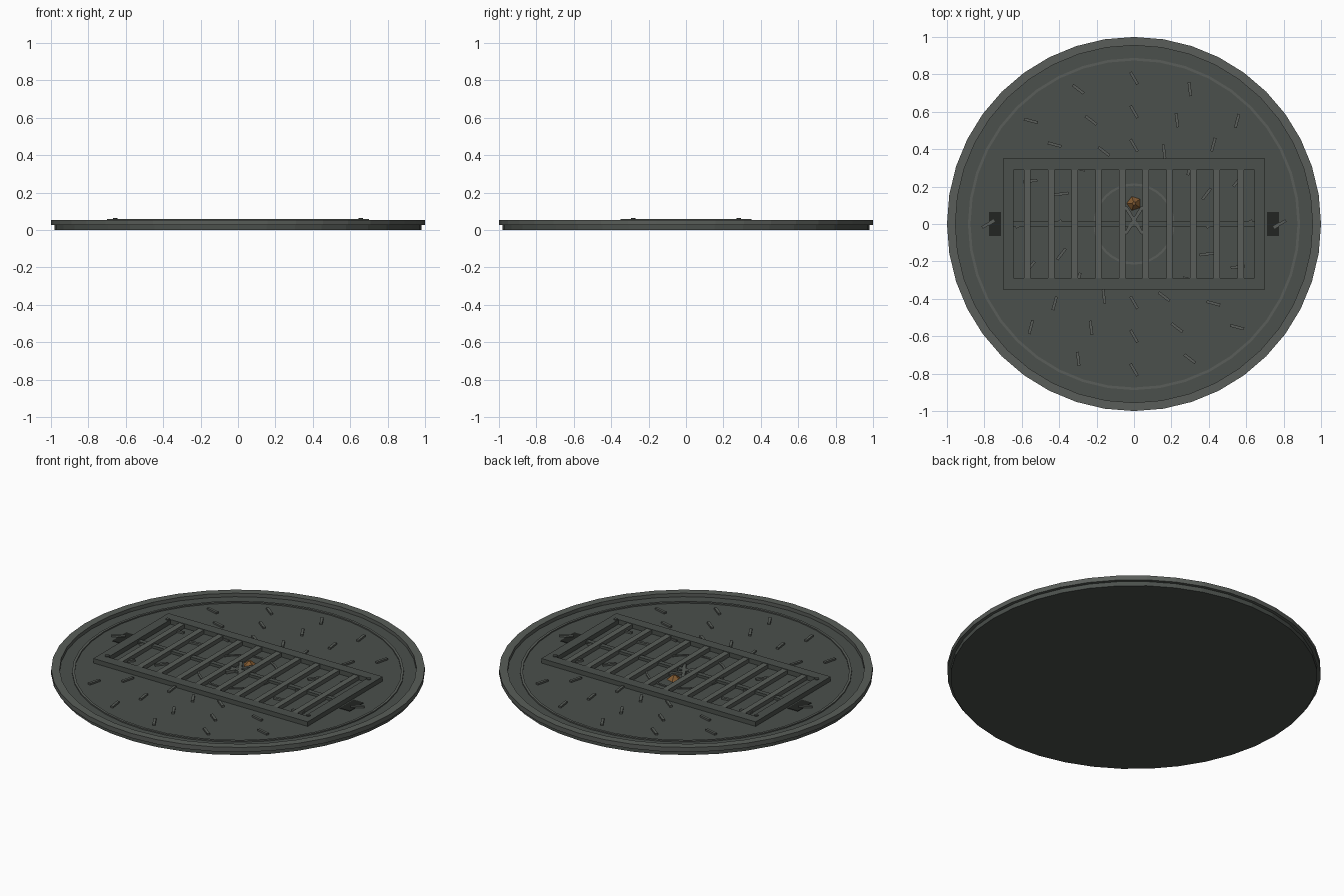
import bpy, bmesh
from math import sin, cos, pi, radians, hypot
from mathutils import Matrix, Vector

if "Cube" in bpy.data.objects:
    bpy.data.objects.remove(bpy.data.objects["Cube"])


def material(name, rgb):
    m = bpy.data.materials.new(name)
    m.diffuse_color = (*rgb, 1)
    m.use_nodes = True
    m.node_tree.nodes["Principled BSDF"].inputs["Base Color"].default_value = m.diffuse_color
    return m


IRON = material("iron", (0.07, 0.08, 0.072))
WORN = material("worn_iron", (0.10, 0.11, 0.10))
DARK = material("dark_slot", (0.016, 0.018, 0.016))
RUST = material("rust", (0.22, 0.10, 0.03))


def finish(name, bm, mat):
    bmesh.ops.recalc_face_normals(bm, faces=bm.faces)
    me = bpy.data.meshes.new(name)
    bm.to_mesh(me)
    bm.free()
    me.materials.append(mat)
    ob = bpy.data.objects.new(name, me)
    bpy.context.collection.objects.link(ob)
    return ob


def add_box(bm, x, y, z0, z1, sx, sy, ang=0):
    mtx = (Matrix.Translation((x, y, (z0 + z1) / 2)) @ Matrix.Rotation(ang, 4, 'Z')
           @ Matrix.Diagonal((sx, sy, z1 - z0, 1)))
    bmesh.ops.create_cube(bm, size=1, matrix=mtx)


def add_cylinder(bm, x, y, z0, z1, r, n):
    bmesh.ops.create_cone(bm, cap_ends=True, segments=n, radius1=r, radius2=r, depth=z1 - z0,
                          matrix=Matrix.Translation((x, y, (z0 + z1) / 2)))


def ring(name, r_in, r_out, z0, z1, n, mat):
    bm = bmesh.new()
    profile = [(r_in, z0), (r_out, z0), (r_out, z1), (r_in, z1)]
    loops = [[bm.verts.new((r * cos(2 * pi * i / n), r * sin(2 * pi * i / n), z))
              for r, z in profile] for i in range(n)]
    for i in range(n):
        a, b = loops[i], loops[(i + 1) % n]
        for k in range(4):
            j = (k + 1) % 4
            bm.faces.new((a[k], b[k], b[j], a[j]))
    return finish(name, bm, mat)


# Round lid, raised rim and decorative rings
TOP = 0.032
bm = bmesh.new()
add_cylinder(bm, 0, 0, 0, TOP, 0.982, 40)
finish("lid", bm, IRON)
ring("rim", 0.955, 1.0, 0.026, 0.053, 40, WORN)
ring("outer_ring", 0.874, 0.888, TOP - 0.004, TOP + 0.007, 40, WORN)
ring("centre_ring", 0.205, 0.217, TOP - 0.004, TOP + 0.005, 32, WORN)

# Slanted grip treads in concentric circles
bm = bmesh.new()
for r in (0.42, 0.60, 0.78):
    for i in range(16):
        t = 2 * pi * i / 16
        x, y = r * cos(t), r * sin(t)
        if r > 0.7 and 0.1 < abs(y) < 0.35:
            continue
        add_box(bm, x, y, TOP - 0.003, TOP + 0.01, 0.075, 0.015, t + radians(30))
finish("grip_treads", bm, WORN)

# Grate frame
bm = bmesh.new()
for s in (-1, 1):
    add_box(bm, 0, s * 0.32, TOP - 0.004, 0.059, 1.4, 0.06)
    add_box(bm, s * 0.672, 0, TOP - 0.004, 0.059, 0.056, 0.58)
finish("grate_frame", bm, IRON)

# Grate bars and cross brace
bm = bmesh.new()
for i in range(10):
    add_box(bm, -0.57 + i * 1.14 / 9, 0, TOP, 0.056, 0.034, 0.58)
finish("grate_bars", bm, WORN)
bm = bmesh.new()
add_box(bm, 0, 0, TOP - 0.003, 0.047, 1.29, 0.028)
finish("cross_brace", bm, IRON)

# Corner bolts
bm = bmesh.new()
for sx in (-1, 1):
    for sy in (-1, 1):
        add_cylinder(bm, sx * 0.657, sy * 0.283, 0.045, 0.064, 0.012, 8)
finish("corner_bolts", bm, IRON)

# Lifting slots
bm = bmesh.new()
for s in (-1, 1):
    add_box(bm, s * 0.743, 0, TOP - 0.01, TOP + 0.003, 0.066, 0.13)
finish("lifting_slots", bm, DARK)

# Central crossed strokes with a small rusty peak
bm = bmesh.new()
for s in (-1, 1):
    add_box(bm, 0, 0.02, TOP - 0.003, 0.048, 0.17, 0.018, s * radians(58))
finish("centre_cross", bm, WORN)
bm = bmesh.new()
bmesh.ops.create_cone(bm, cap_ends=True, segments=5, radius1=0.04, radius2=0.01, depth=0.025,
                      matrix=Matrix.Translation((0, 0.11, 0.044)) @ Matrix.Rotation(pi / 2, 4, 'Z'))
finish("rust_peak", bm, RUST)
